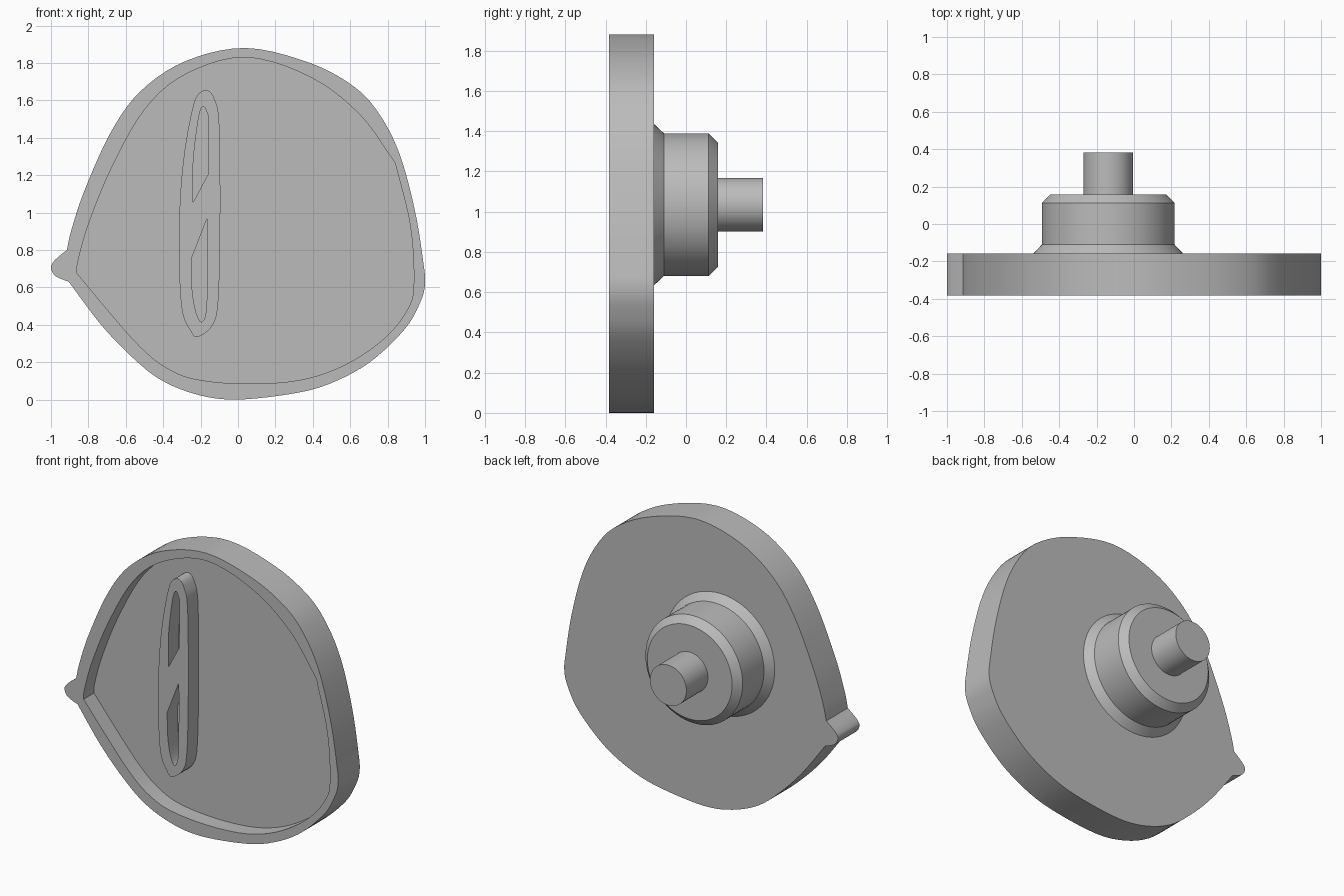
import bpy
import bmesh
import math
from mathutils import Vector

cube = bpy.data.objects.get("Cube")
if cube:
    bpy.data.objects.remove(cube, do_unlink=True)

FRONT, FLOOR, BACK, TIP = -0.383, -0.275, -0.158, 0.383

grey = bpy.data.materials.new("plain grey")
grey.use_nodes = True
colour = (0.5, 0.5, 0.5, 1)
grey.diffuse_color = colour
grey.node_tree.nodes["Principled BSDF"].inputs["Base Color"].default_value = colour


def smooth_run(points, steps=5):
    """Catmull-Rom curve through an open run of points, without its last point."""
    pts = [Vector(p) for p in points]
    pts = [2 * pts[0] - pts[1]] + pts + [2 * pts[-1] - pts[-2]]
    out = []
    for a, b, c, d in zip(pts, pts[1:], pts[2:], pts[3:]):
        count = steps if len(points) > 2 else 1
        for i in range(count):
            t = i / count
            out.append(0.5 * (2 * b + (c - a) * t + (2 * a - 5 * b + 4 * c - d) * t * t
                              + (3 * b - a - 3 * c + d) * t ** 3))
    return out


def outline(*runs):
    """Closed outline from smooth runs that meet at sharp corners."""
    result = []
    for run, following in zip(runs, runs[1:] + runs[:1]):
        result += smooth_run(run + [following[0]])
    return result


def closed_outline(points):
    """Closed outline that is smooth all the way round."""
    n = len(points)
    wrapped = points[-1:] + points + points[:2]
    curve = smooth_run(wrapped)
    return curve[5:5 * (n + 1)]


def finish(name, bm):
    bmesh.ops.recalc_face_normals(bm, faces=bm.faces)
    mesh = bpy.data.meshes.new(name)
    bm.to_mesh(mesh)
    bm.free()
    mesh.materials.append(grey)
    obj = bpy.data.objects.new(name, mesh)
    bpy.context.collection.objects.link(obj)
    return obj


def prism(name, points, y_front, y_back):
    bm = bmesh.new()
    face = bm.faces.new([bm.verts.new((p.x, y_front, p.y)) for p in points])
    moved = bmesh.ops.extrude_face_region(bm, geom=[face], use_keep_orig=True)["geom"]
    verts = [v for v in moved if isinstance(v, bmesh.types.BMVert)]
    bmesh.ops.translate(bm, verts=verts, vec=(0, y_back - y_front, 0))
    return finish(name, bm)


def activate(obj):
    bpy.ops.object.select_all(action="DESELECT")
    obj.select_set(True)
    bpy.context.view_layer.objects.active = obj


def cut(obj, cutter):
    cutter.hide_render = True
    mod = obj.modifiers.new("cut", "BOOLEAN")
    mod.operation, mod.solver, mod.object = "DIFFERENCE", "EXACT", cutter
    activate(obj)
    bpy.ops.object.modifier_apply(modifier=mod.name)
    bpy.data.objects.remove(cutter, do_unlink=True)


def shade(obj):
    activate(obj)
    bpy.ops.object.shade_smooth_by_angle(angle=math.radians(30))


# Dial plate with the pointer nub on its side
plate = prism("dial_plate", outline(
    [(-.915, .8), (-.89, .91), (-.82, 1.12), (-.68, 1.43), (-.52, 1.65), (-.28, 1.81),
     (.04, 1.88), (.385, 1.8), (.625, 1.67), (.76, 1.52), (.865, 1.31), (.945, 1.015),
     (.99, .74), (1, .615), (.97, .51), (.89, .375), (.705, .2), (.49, .085), (.28, .03),
     (-.02, 0), (-.23, .03), (-.42, .11), (-.58, .24), (-.74, .41)],
    [(-.905, .63), (-.975, .66), (-1, .705), (-.98, .745)]), FRONT, BACK)

# Shallow recess that leaves a raised rim
recess = prism("recess_cutter", outline(
    [(-.86, .675), (-.855, .74), (-.8, .935), (-.68, 1.23), (-.5, 1.55), (-.28, 1.74),
     (.04, 1.83), (.385, 1.725), (.65, 1.525)],
    [(.84, 1.265), (.92, .935), (.94, .63), (.91, .49), (.785, .33), (.57, .185),
     (.33, .105), (.04, .085), (-.23, .11), (-.39, .175), (-.525, .285), (-.685, .465)]),
    FRONT - 0.1, FLOOR)
cut(plate, recess)
shade(plate)

# Grip bar standing in the recess
grip = prism("grip_bar", closed_outline(
    [(-.165, 1.655), (-.125, 1.605), (-.1, 1.47), (-.095, .96), (-.105, .535), (-.135, .4),
     (-.215, .335), (-.255, .37), (-.3, .48), (-.315, .75), (-.31, 1.07), (-.285, 1.335),
     (-.245, 1.55), (-.215, 1.63)]), FRONT, FLOOR)

# Two pockets through the grip
upper = outline([(-.24, 1.055)],
                [(-.16, 1.205)],
                [(-.16, 1.52), (-.18, 1.565), (-.2, 1.55), (-.22, 1.445), (-.24, 1.255)])
lower = outline([(-.165, .97)],
                [(-.25, .75), (-.245, .59), (-.225, .47), (-.195, .415), (-.17, .48),
                 (-.165, .695)])
for pocket in (upper, lower):
    cut(grip, prism("pocket_cutter", pocket, FRONT - 0.1, FLOOR + 0.1))
shade(grip)

# Stepped boss and pin turned as one shaft on the back
profile = [(0.4, BACK), (0.355, -0.11), (0.355, 0.113), (0.31, 0.158), (0.133, 0.158),
           (0.133, TIP)]
sides = 64
bm = bmesh.new()
rings = []
for radius, y in profile:
    rings.append([bm.verts.new((-0.138 + radius * math.cos(math.tau * i / sides), y,
                                1.035 + radius * math.sin(math.tau * i / sides)))
                  for i in range(sides)])
for low, high in zip(rings, rings[1:]):
    for i in range(sides):
        j = (i + 1) % sides
        bm.faces.new((low[i], low[j], high[j], high[i]))
bm.faces.new(rings[0])
bm.faces.new(rings[-1])
shade(finish("boss_and_pin", bm))
